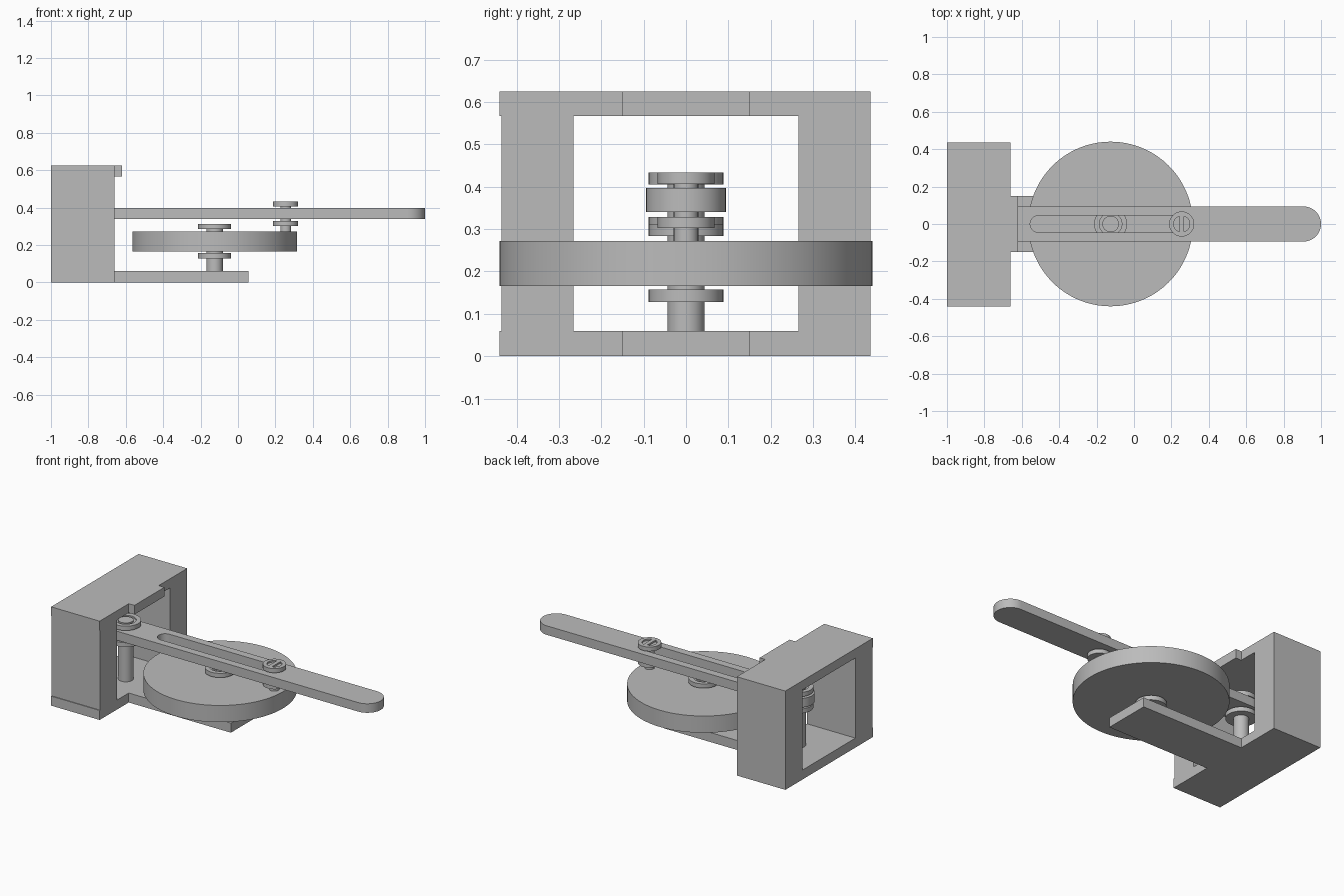
import bpy, bmesh, math

cube = bpy.data.objects.get("Cube")
if cube:
    bpy.data.objects.remove(cube, do_unlink=True)

grey = bpy.data.materials.new("plain grey")
grey.use_nodes = True
GREY = (0.5, 0.5, 0.5, 1)
grey.diffuse_color = GREY
grey.node_tree.nodes["Principled BSDF"].inputs["Base Color"].default_value = GREY


def finish(name, bm, smooth=True):
    bmesh.ops.recalc_face_normals(bm, faces=bm.faces[:])
    mesh = bpy.data.meshes.new(name)
    bm.to_mesh(mesh)
    bm.free()
    mesh.materials.append(grey)
    ob = bpy.data.objects.new(name, mesh)
    bpy.context.collection.objects.link(ob)
    if smooth:
        bpy.ops.object.select_all(action='DESELECT')
        ob.select_set(True)
        bpy.context.view_layer.objects.active = ob
        bpy.ops.object.shade_smooth_by_angle(angle=math.radians(30))
    return ob


def box(name, x, y, z):
    bm = bmesh.new()
    bmesh.ops.create_cube(bm, size=1)
    for v in bm.verts:
        v.co = [r[0] + (c + 0.5) * (r[1] - r[0]) for c, r in zip(v.co, (x, y, z))]
    return finish(name, bm, False)


def lathe(name, x, profile, steps=64):
    """Spin a (radius, height) profile about a vertical axis at x."""
    bm = bmesh.new()
    pts = [bm.verts.new((x + r, 0, z)) for r, z in profile]
    edges = [bm.edges.new(pair) for pair in zip(pts, pts[1:])]
    bmesh.ops.spin(bm, geom=pts + edges, cent=(x, 0, 0), axis=(0, 0, 1),
                   angle=math.tau, steps=steps)
    bmesh.ops.remove_doubles(bm, verts=bm.verts[:], dist=1e-5)
    return finish(name, bm)


def cylinder(name, x, r, z0, z1, steps=48):
    return lathe(name, x, [(0, z0), (r, z0), (r, z1), (0, z1)], steps)


def collar(name, x, r, inner, z0, z1):
    """Flat disc with a shallow round recess in its top."""
    return lathe(name, x, [(0, z0), (r, z0), (r, z1), (inner, z1),
                           (inner, z1 - 0.01), (0, z1 - 0.01)])


def capsule(x0, x1, r, n=24):
    """Outline with round ends, counter-clockwise."""
    ends = ((x1 - r, -math.pi / 2), (x0 + r, math.pi / 2))
    return [(cx + r * math.cos(a + math.pi * i / n), r * math.sin(a + math.pi * i / n))
            for cx, a in ends for i in range(n + 1)]


# Box frame: two plates joined by two walls, open through x
FX, FY = (-1, -0.66), (-0.44, 0.435)
box("frame_bottom", FX, FY, (0, 0.06))
box("frame_top", FX, FY, (0.567, 0.625))
box("frame_front_wall", FX, (-0.435, -0.265), (0.06, 0.567))
box("frame_back_wall", FX, (0.265, 0.435), (0.06, 0.567))
box("top_lip", (-0.66, -0.62), (-0.15, 0.15), (0.567, 0.625))
box("base_tongue", (-0.66, 0.055), (-0.15, 0.15), (0, 0.06))

# Crank wheel on its shaft, held by two collars
WHEEL, PIVOT, PIN = -0.125, -0.785, 0.255
cylinder("crank_wheel", WHEEL, 0.44, 0.166, 0.272, 128)
cylinder("wheel_shaft", WHEEL, 0.044, 0.06, 0.31)
collar("wheel_lower_collar", WHEEL, 0.088, 0.06, 0.128, 0.157)
collar("wheel_upper_collar", WHEEL, 0.088, 0.06, 0.284, 0.311)

# Slotted lever
bm = bmesh.new()
outer, slot = capsule(-0.88, 1, 0.094), capsule(-0.555, 0.305, 0.045)
rings = [[[bm.verts.new((x, y, z)) for x, y in loop] for z in (0.34, 0.397)]
         for loop in (outer, slot)]
n = len(outer)
for i in range(n):
    j = (i + 1) % n
    (ob, ot), (sb, st) = rings
    for a, b in ((ob, ot), (ot, st), (st, sb), (sb, ob)):
        bm.faces.new((a[i], a[j], b[j], b[i]))
finish("lever", bm)

# Pivot post inside the frame
cylinder("pivot_post", PIVOT, 0.044, 0.06, 0.433)
collar("pivot_lower_collar", PIVOT, 0.088, 0.06, 0.3, 0.328)
collar("pivot_upper_collar", PIVOT, 0.088, 0.06, 0.405, 0.433)

# Crank pin riding in the slot, with a cross bar in its cap
cylinder("crank_pin", PIN, 0.029, 0.272, 0.42)
collar("pin_lower_collar", PIN, 0.067, 0.043, 0.302, 0.329)
collar("pin_cap", PIN, 0.067, 0.043, 0.406, 0.433)
box("pin_cap_bar", (PIN - 0.012, PIN + 0.012), (-0.044, 0.044), (0.42, 0.433))
